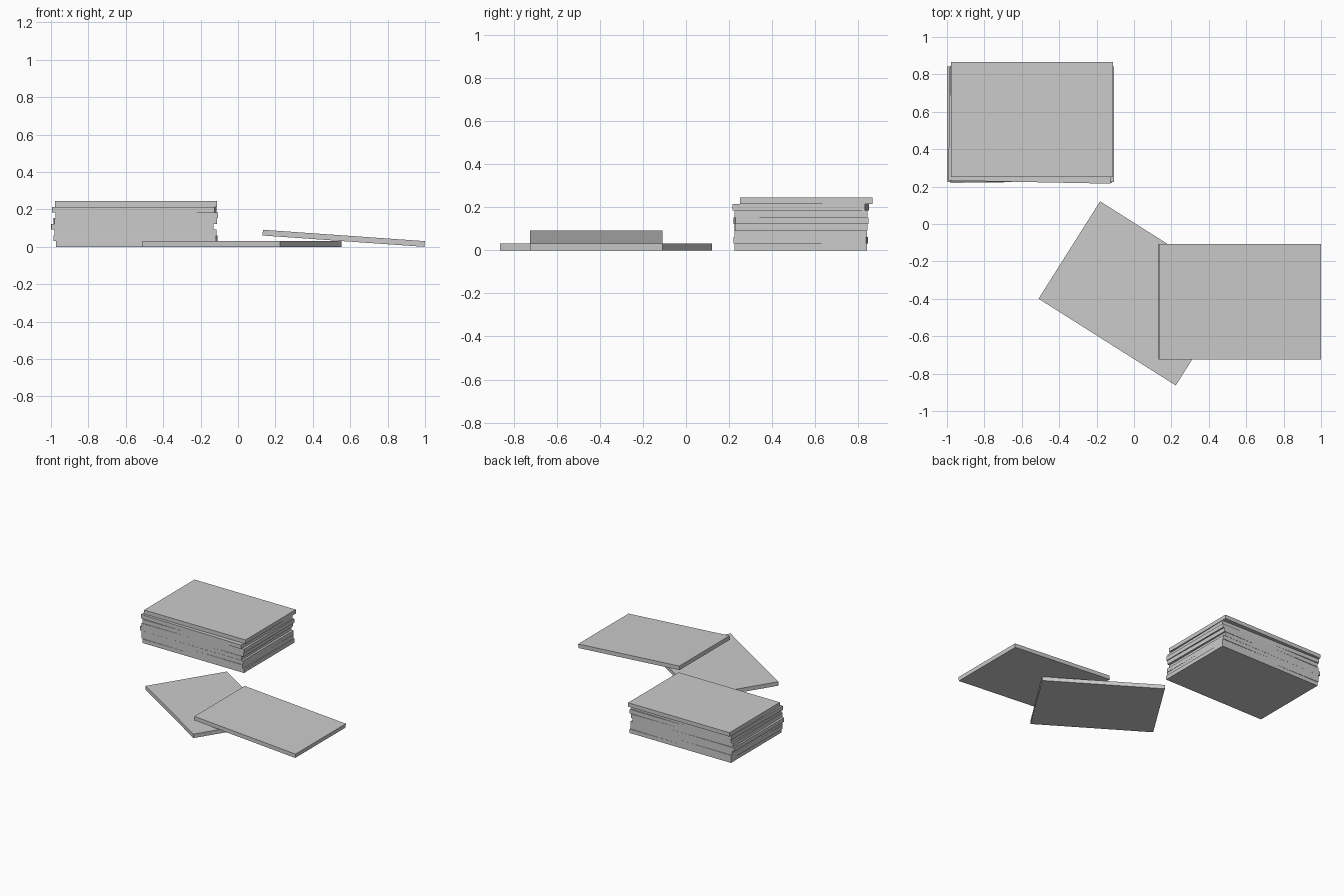
import bpy
from math import radians

if "Cube" in bpy.data.objects:
    bpy.data.objects.remove(bpy.data.objects["Cube"])

L, W, T = 0.868, 0.616, 0.0306   # slab length, width, thickness


def slab(name, loc, rot=(0, 0, 0)):
    bpy.ops.mesh.primitive_cube_add(size=1, location=loc,
                                    rotation=[radians(a) for a in rot])
    ob = bpy.context.object
    ob.name = name
    ob.scale = (L, W, T)
    bpy.ops.object.transform_apply(location=False, rotation=False, scale=True)
    return ob


# neat stack, bottom to top: centre x, centre y, slight turn in degrees
stack = [
    (-0.540, 0.533, 0.0),
    (-0.548, 0.533, -0.6),
    (-0.548, 0.533, 0.0),
    (-0.565, 0.534, 0.1),
    (-0.550, 0.533, 0.7),
    (-0.541, 0.533, 0.1),
    (-0.554, 0.532, -1.1),
    (-0.545, 0.558, 0.0),
]
for i, (x, y, turn) in enumerate(stack):
    slab(f"stacked_slab_{i + 1}", (x, y, T * (i + 0.5)), (0, 0, turn))

# loose slab lying flat, turned
slab("loose_slab_flat", (0.021, -0.371, T / 2), (0, 0, -32.3))

# loose slab leaning on the flat one
slab("loose_slab_leaning", (0.565, -0.416, 0.0455), (0, 4.0, 0))
